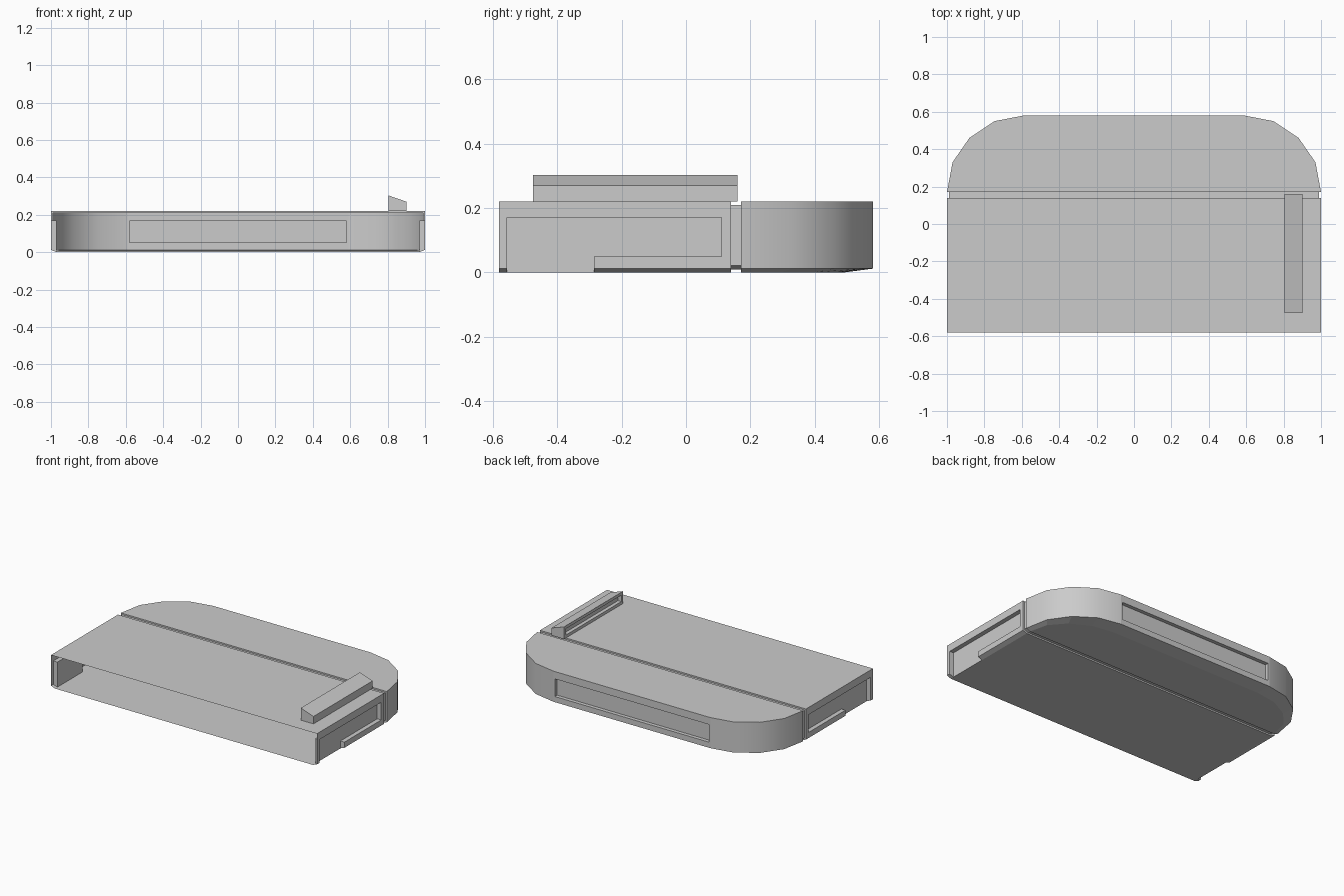
import bpy, bmesh
from mathutils import Vector

if "Cube" in bpy.data.objects:
    bpy.data.objects.remove(bpy.data.objects["Cube"])


class Part:
    """Collects faces, each turned towards a given outward direction."""

    def __init__(self):
        self.bm = bmesh.new()

    def face(self, pts, out, smooth=False):
        f = self.bm.faces.new([self.bm.verts.new(p) for p in pts])
        f.normal_update()
        if f.normal.dot(Vector(out)) < 0:
            f.normal_flip()
        f.smooth = smooth

    def recess(self, outer, inner, out, depth):
        """Framed panel: a flat rim, four returns and a sunken floor."""
        out = Vector(out)
        inner = [Vector(p) for p in inner]
        floor = [p - out * depth for p in inner]
        mid = sum(inner, Vector()) / 4
        for i in range(4):
            j = (i + 1) % 4
            self.face([outer[i], outer[j], inner[j], inner[i]], out)
            self.face([inner[i], inner[j], floor[j], floor[i]],
                      mid - (inner[i] + inner[j]) / 2)
        self.face(floor, out)

    def finish(self, name):
        bmesh.ops.remove_doubles(self.bm, verts=self.bm.verts, dist=1e-5)
        me = bpy.data.meshes.new(name)
        self.bm.to_mesh(me)
        self.bm.free()
        ob = bpy.data.objects.new(name, me)
        bpy.context.collection.objects.link(ob)


F, G0, G1 = -0.58, 0.14, 0.17      # front edge, groove start and end
H, C, W, D = 0.22, 0.012, 0.97, 0.03   # height, chamfer, inner width, recess


# Front shell: thin, open at the front, with a recessed grip on each side
shell = Part()
shell.face([(-1, F, H), (1, F, H), (1, G0, H), (-1, G0, H)], (0, 0, 1))
shell.face([(-W, F, 0), (W, F, 0), (W, G0, 0), (-W, G0, 0)], (0, 0, -1))
y0, y1, y2, z1, z2 = -0.555, -0.285, 0.11, 0.05, 0.17
for s in (-1, 1):
    # outer and sunken wall panels: x, y range, z range
    for x, a, b, lo, hi in ((1, F, y0, C, H), (1, y0, G0, z2, H),
                            (1, y2, G0, C, z2), (1, y1, y2, C, z1),
                            (W, y0, y1, 0, z2), (W, y1, y2, z1, z2)):
        shell.face([(s * x, a, lo), (s * x, b, lo), (s * x, b, hi), (s * x, a, hi)], (s, 0, 0))
    # upright returns of the grip
    for y, lo, d in ((y0, 0, 1), (y2, z1, -1)):
        shell.face([(s * W, y, lo), (s, y, max(lo, C)), (s, y, z2), (s * W, y, z2)], (0, d, 0))
    shell.face([(s * W, y1, 0), (s, y1, C), (s, y1, z1), (s * W, y1, z1)], (0, -1, 0))
    # level returns of the grip
    for z, a, d in ((z2, y0, -1), (z1, y1, 1)):
        shell.face([(s * W, a, z), (s, a, z), (s, y2, z), (s * W, y2, z)], (0, 0, d))
    # bottom edge chamfers
    for a, b in ((F, y0), (y1, G0)):
        shell.face([(s * W, a, 0), (s, a, C), (s, b, C), (s * W, b, 0)], (s * .1, 0, -1))
shell.finish("front_shell")


# Groove band between the two halves
def section(y, inset):
    half = [(W - inset, inset), (1 - inset, C + inset), (1 - inset, H - inset)]
    return [(x, y, z) for x, z in half] + [(-x, y, z) for x, z in reversed(half)]


band = Part()
rings = [section(G0, 0), section(G0, 0.01), section(G1, 0.01), section(G1, 0)]
for k, (r, t) in enumerate(zip(rings, rings[1:])):
    for i in range(6):
        j = (i + 1) % 6
        m = (Vector(r[i]) + Vector(r[j])) / 2
        out = ((0, 1, 0), (m.x, 0, (m.z - H / 2) * 9), (0, -1, 0))[k]
        band.face([r[i], r[j], t[j], t[i]], out)
band.finish("groove_band")


# Rounded back half with a recessed rear panel
back = Part()
half = [(1, G1), (0.97, 0.33), (0.88, 0.46), (0.745, 0.55), (0.59, 0.58)]
outline = half + [(-x, y) for x, y in reversed(half)]
top = [(x, y, H) for x, y in outline]
low = [(x, y, C) for x, y in outline]
base = [(x * W, G1 + (y - G1) * 0.78, 0) for x, y in outline]
back.face(top, (0, 0, 1))
back.face(base, (0, 0, -1))
for i in range(len(outline) - 1):
    j = i + 1
    out = (top[i][0] + top[j][0], top[i][1] + top[j][1], 0)
    wall = [low[i], low[j], top[j], top[i]]
    if i == len(half) - 1:
        w = 0.58
        back.recess(wall, [(w, .58, z1), (-w, .58, z1), (-w, .58, z2), (w, .58, z2)],
                    (0, 1, 0), 0.025)
    else:
        back.face(wall, out, True)
    back.face([base[i], base[j], low[j], low[i]], (0, 0, -1))
back.finish("rounded_back")


# Sloped rail on top, hollowed on its inner side
rail = Part()
a, b = -0.475, 0.16
prof = [(0.805, H), (0.90, H), (0.90, 0.27), (0.805, 0.303)]
for y, d in ((a, -1), (b, 1)):
    rail.face([(x, y, z) for x, z in prof], (0, d, 0))
for i, out in enumerate(((0, 0, -1), (1, 0, 0), (0.3, 0, 1))):
    (x, z), (u, v) = prof[i], prof[i + 1]
    rail.face([(x, a, z), (x, b, z), (u, b, v), (u, a, v)], out)
x, m = 0.805, 0.02
rail.recess([(x, a, H), (x, b, H), (x, b, .303), (x, a, .303)],
            [(x, a + m, H + m), (x, b - m, H + m), (x, b - m, .303 - m), (x, a + m, .303 - m)],
            (-1, 0, 0), 0.025)
rail.finish("top_rail")
